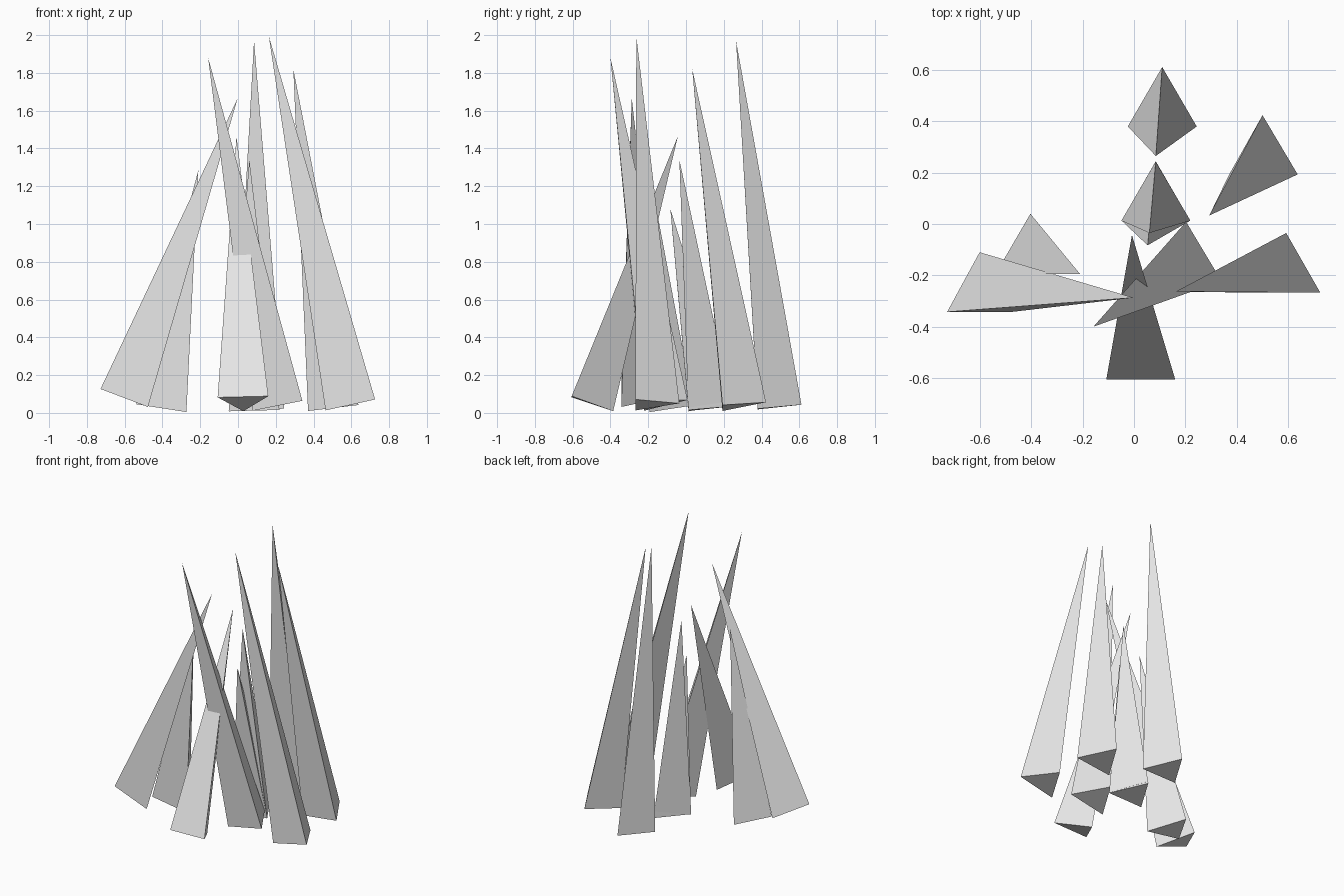
import bpy
import math
from mathutils import Vector, Euler

cube = bpy.data.objects.get("Cube")
if cube:
    bpy.data.objects.remove(cube, do_unlink=True)

# One plain grey for all spikes
grey = bpy.data.materials.new("light_grey")
grey.use_nodes = True
colour = (0.8, 0.8, 0.8, 1)
grey.diffuse_color = colour
grey.node_tree.nodes["Principled BSDF"].inputs["Base Color"].default_value = colour

RADIUS = 0.155


def spike(name, base, tip):
    """Three-sided cone from the base centre to the tip, one corner towards the back."""
    base, tip = Vector(base), Vector(tip)
    axis = tip - base
    d = axis.normalized()
    tilt = Euler((math.asin(-d.y), math.atan2(d.x, d.z), 0))
    bpy.ops.mesh.primitive_cone_add(vertices=3, radius1=RADIUS, radius2=0,
                                    depth=axis.length, location=(base + tip) / 2,
                                    rotation=tilt)
    obj = bpy.context.object
    obj.name = name
    obj.data.materials.append(grey)


# Leaning spikes: base centre, tip
spike("back_spike", (0.11, 0.457, 0.028), (0.085, 0.265, 1.97))
spike("middle_spike_tall", (0.085, 0.09, 0.02), (0.06, -0.035, 1.34))
spike("middle_spike_short", (0.085, 0.09, 0.025), (0.053, -0.083, 1.08))
spike("back_left_spike", (0.503, 0.27, 0.036), (0.293, 0.033, 1.82))
spike("left_spike", (0.594, -0.19, 0.045), (0.163, -0.263, 1.995))
spike("centre_spike", (0.207, -0.145, 0.048), (-0.158, -0.4, 1.88))
spike("right_spike", (-0.602, -0.265, 0.08), (-0.002, -0.287, 1.665))
spike("inner_right_spike", (-0.405, -0.115, 0.03), (-0.21, -0.195, 1.285))
spike("front_spike", (0.027, -0.532, 0.06), (-0.008, -0.043, 1.465))
